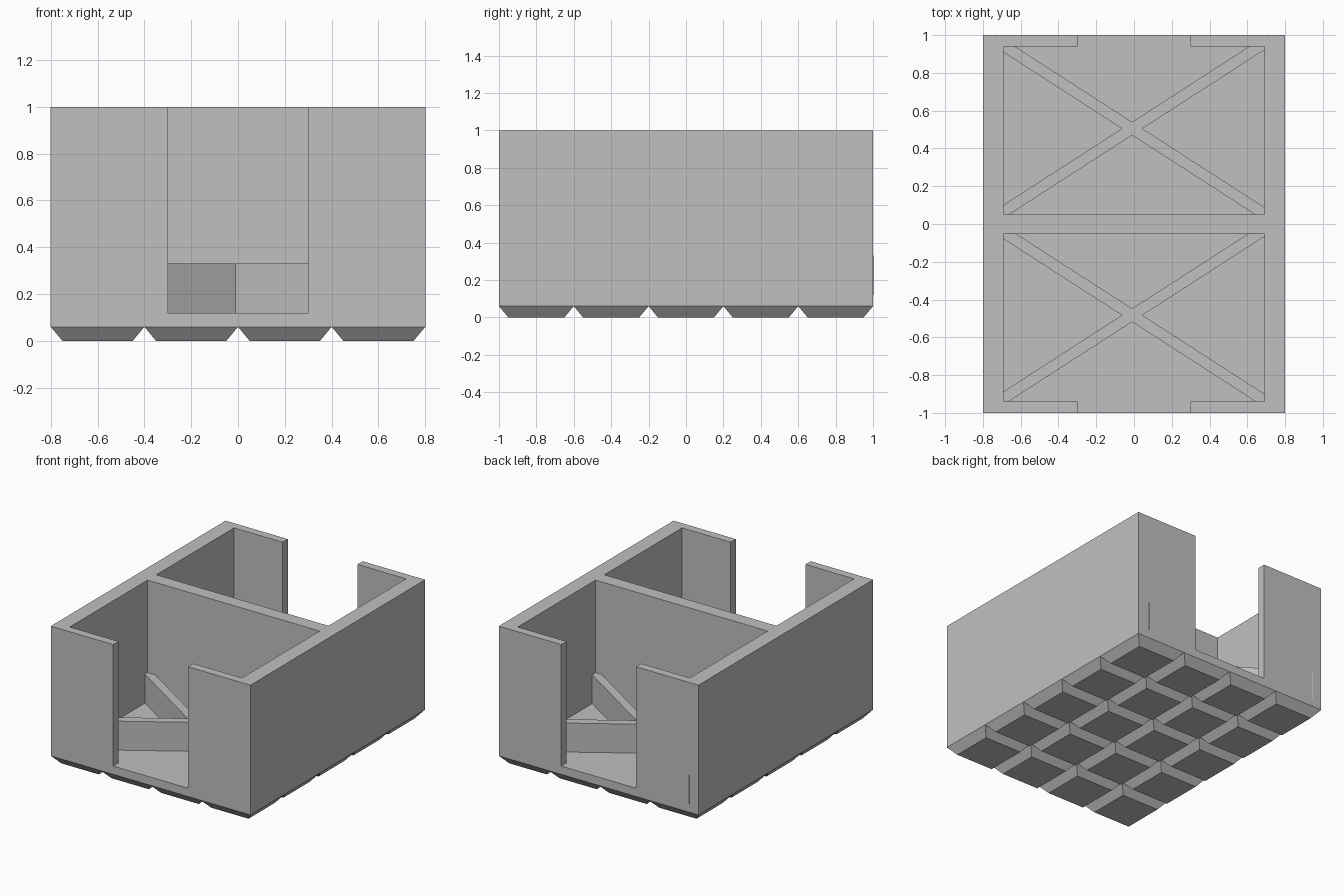
import bpy, bmesh, math

old = bpy.data.objects.get("Cube")
if old:
    bpy.data.objects.remove(old, do_unlink=True)

grey = bpy.data.materials.new("plain grey")
grey.use_nodes = True
COLOUR = (0.53, 0.53, 0.53, 1)
grey.diffuse_color = COLOUR
for node in grey.node_tree.nodes:
    if node.type == 'BSDF_PRINCIPLED':
        node.inputs["Base Color"].default_value = COLOUR

FOOT_TOP, FLOOR, BAR_TOP, RIM = 0.06, 0.12, 0.33, 1.0


def add_object(name, bm):
    bmesh.ops.recalc_face_normals(bm, faces=bm.faces)
    mesh = bpy.data.meshes.new(name)
    bm.to_mesh(mesh)
    bm.free()
    mesh.materials.append(grey)
    obj = bpy.data.objects.new(name, mesh)
    bpy.context.collection.objects.link(obj)
    return obj


def loft(bm, low, high, z0, z1):
    """Solid between two outlines with the same number of points."""
    a = [bm.verts.new((x, y, z0)) for x, y in low]
    b = [bm.verts.new((x, y, z1)) for x, y in high]
    bm.faces.new(a[::-1])
    bm.faces.new(b)
    for i in range(len(a)):
        j = (i + 1) % len(a)
        bm.faces.new((a[i], a[j], b[j], b[i]))


def rectangle(cx, cy, hx, hy):
    return [(cx + sx * hx, cy + sy * hy)
            for sx, sy in ((-1, -1), (1, -1), (1, 1), (-1, 1))]


# Walls: one quarter of the plan, mirrored both ways, with door gaps at each end
quarter = [(0.69, 0.05), (0.69, 0.94), (0.3, 0.94), (0.3, 1), (0.8, 1)]
half = quarter + [(x, -y) for x, y in reversed(quarter)]
outline = half + [(-x, y) for x, y in reversed(half)]
bm = bmesh.new()
loft(bm, outline, outline, FLOOR, RIM)
add_object("walls", bm)

# Floor slab
bm = bmesh.new()
slab = rectangle(0, 0, 0.8, 1)
loft(bm, slab, slab, FOOT_TOP, FLOOR)
add_object("floor", bm)

# Grid of tapered feet
bm = bmesh.new()
for i in range(4):
    for j in range(5):
        cx, cy = -0.6 + 0.4 * i, -0.8 + 0.4 * j
        loft(bm, rectangle(cx, cy, 0.15, 0.15),
             rectangle(cx, cy, 0.2, 0.2), 0, FOOT_TOP)
add_object("feet", bm)

# Crossed dividers in each compartment
angle = math.atan(0.645)
for label, cy in (("front", -0.483), ("back", 0.505)):
    for side, turn in (("rising", angle), ("falling", -angle)):
        c, s = math.cos(turn), math.sin(turn)
        plan = [(-0.01 + x * c - y * s, cy + x * s + y * c)
                for x, y in rectangle(0, 0, 0.873, 0.0295)]
        bm = bmesh.new()
        loft(bm, plan, plan, FLOOR, BAR_TOP)
        add_object(f"{label}_{side}_divider", bm)
